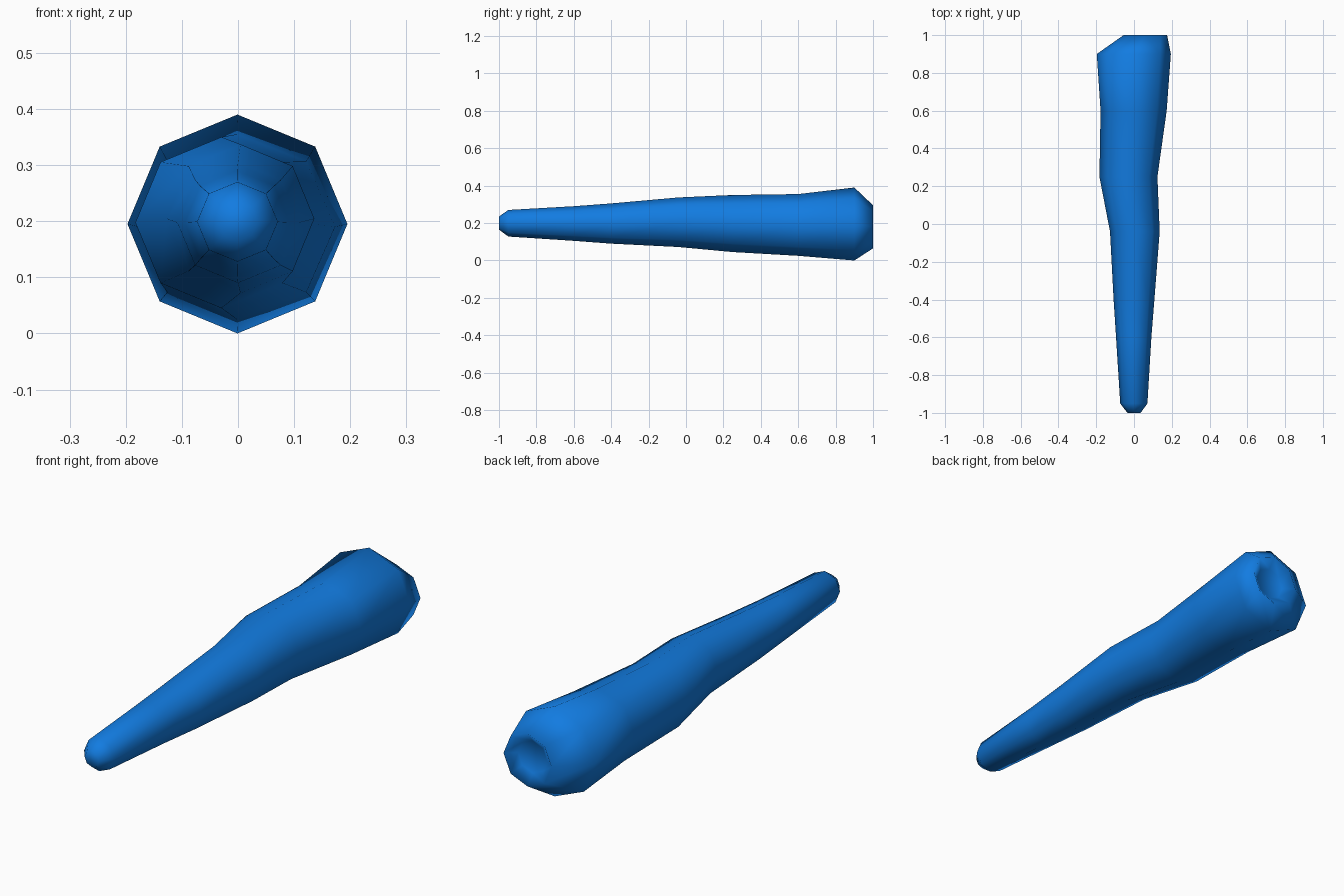
import bpy, bmesh
from math import cos, sin, pi

cube = bpy.data.objects.get("Cube")
if cube:
    bpy.data.objects.remove(cube, do_unlink=True)

blue = bpy.data.materials.new("bright blue")
blue.use_nodes = True
color = (0.006, 0.2, 0.75, 1)
blue.diffuse_color = color
blue.node_tree.nodes["Principled BSDF"].inputs["Base Color"].default_value = color

SIDES = 8
# Cross-sections from tip to base: y, x min, x max, z min, z max
sections = [
    (-1.0, -0.035, 0.035, 0.165, 0.235),
    (-0.95, -0.073, 0.071, 0.128, 0.27),
    (-0.6, -0.095, 0.092, 0.105, 0.29),
    (-0.4, -0.108, 0.108, 0.09, 0.305),
    (-0.04, -0.127, 0.136, 0.072, 0.337),
    (0.25, -0.183, 0.124, 0.045, 0.35),
    (0.6, -0.177, 0.173, 0.025, 0.355),
    (0.9, -0.197, 0.195, 0.0, 0.39),
    (1.0, -0.055, 0.175, 0.065, 0.295),
    (0.965, -0.01, 0.13, 0.11, 0.25),
]

bm = bmesh.new()


def ring(y, x0, x1, z0, z1):
    """Octagon with a corner on each axis."""
    cx, cz, rx, rz = (x0 + x1) / 2, (z0 + z1) / 2, (x1 - x0) / 2, (z1 - z0) / 2
    return [bm.verts.new((cx + rx * cos(2 * pi * i / SIDES), y,
                          cz + rz * sin(2 * pi * i / SIDES))) for i in range(SIDES)]


# Tapered body, rounded tip and dished base
rings = [ring(*s) for s in sections]
for a, b in zip(rings, rings[1:]):
    for i in range(SIDES):
        j = (i + 1) % SIDES
        bm.faces.new((a[i], a[j], b[j], b[i]))
bm.faces.new(rings[0])
bm.faces.new(rings[-1])
bmesh.ops.recalc_face_normals(bm, faces=bm.faces)
for face in bm.faces:
    face.smooth = True

mesh = bpy.data.meshes.new("tapered_limb")
bm.to_mesh(mesh)
bm.free()
mesh.materials.append(blue)
limb = bpy.data.objects.new("tapered_limb", mesh)
bpy.context.collection.objects.link(limb)
